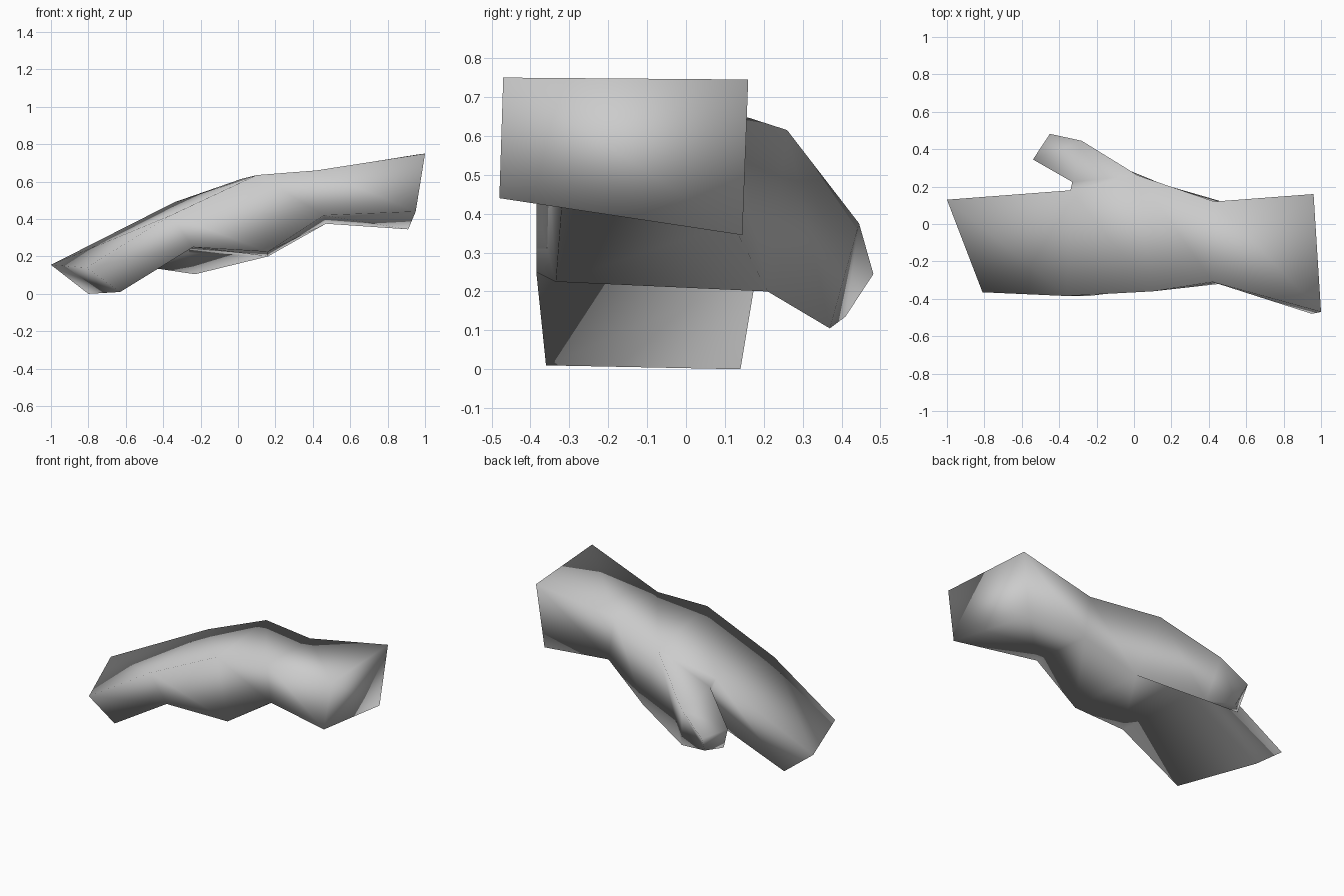
import bpy
import bmesh

# Remove the default object
cube = bpy.data.objects.get("Cube")
if cube:
    bpy.data.objects.remove(cube, do_unlink=True)


def make_material(name, colour):
    material = bpy.data.materials.new(name)
    material.use_nodes = True
    material.diffuse_color = colour
    material.node_tree.nodes["Principled BSDF"].inputs["Base Color"].default_value = colour
    return material


bm = bmesh.new()


def ring(*corners):
    """Add one cross-section of the hand and return its vertices."""
    return [bm.verts.new(corner) for corner in corners]


def face(*verts):
    return bm.faces.new(verts)


def bridge(first, second, skip=()):
    """Join two four-sided cross-sections, leaving out the listed sides."""
    for side in range(4):
        if side not in skip:
            after = (side + 1) % 4
            face(first[side], first[after], second[after], second[side])


# Cross-sections, each ordered: front top, back top, back bottom, front bottom
sleeve = ring((1, -.47, .75), (.96, .16, .745), (.91, .145, .345), (.95, -.48, .44))
wrist = ring((.42, -.31, .66), (.43, .12, .66), (.47, .12, .375), (.46, -.32, .42))
palm = ring((.1, -.36, .635), (.02, .26, .615), (.16, .21, .2), (.16, -.335, .225))
knuckles = ring((-.36, -.385, .42), (-.34, .18, .49), (-.26, .18, .24), (-.24, -.385, .25))
fingertips = ring((-.81, -.365, .14), (-1, .13, .155), (-.8, .14, 0), (-.63, -.36, .01))

# Forearm, palm and fingers; the back side of the palm is left open for the thumb
bridge(sleeve, wrist)
bridge(wrist, palm)
bridge(palm, knuckles, skip=(1,))
bridge(knuckles, fingertips)
face(*sleeve)
face(*fingertips)

# Thumb: crotch beside the fingers, outer joint and four-sided tip
crotch_top, crotch_bottom = ring((-.33, .225, .45), (-.26, .22, .22))
joint_top, joint_bottom = ring((-.28, .445, .375), (-.23, .37, .105))
tip = ring((-.54, .345, .28), (-.45, .482, .245), (-.42, .41, .135), (-.5, .33, .145))
inner_top, outer_top, outer_bottom, inner_bottom = tip

face(palm[1], palm[2], joint_bottom, joint_top)
face(joint_top, joint_bottom, outer_bottom, outer_top)
face(palm[1], joint_top, crotch_top)
face(joint_top, outer_top, inner_top, crotch_top)
face(palm[2], crotch_bottom, joint_bottom)
face(joint_bottom, crotch_bottom, inner_bottom, outer_bottom)
face(crotch_top, inner_top, inner_bottom, crotch_bottom)
face(*tip)

# Narrow web between the thumb and the fingers
face(knuckles[1], crotch_top, crotch_bottom, knuckles[2])
face(palm[1], crotch_top, knuckles[1])
face(palm[2], knuckles[2], crotch_bottom)

bmesh.ops.recalc_face_normals(bm, faces=bm.faces)
for polygon in bm.faces:
    polygon.smooth = True

mesh = bpy.data.meshes.new("mitten_hand")
bm.to_mesh(mesh)
bm.free()
mesh.materials.append(make_material("plain grey", (.6, .6, .6, 1)))
hand = bpy.data.objects.new("mitten_hand", mesh)
bpy.context.collection.objects.link(hand)
